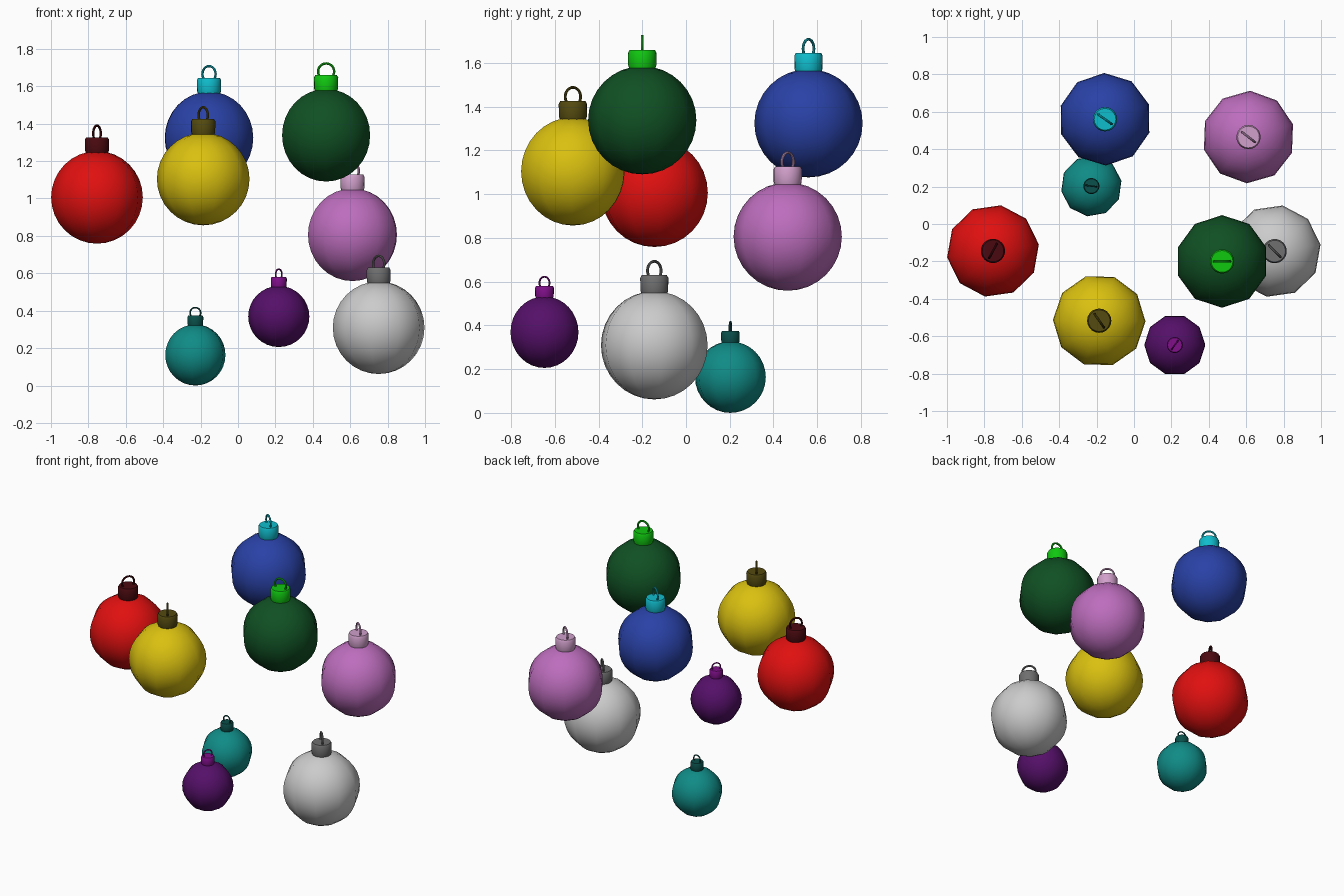
import bpy, bmesh
from math import sin, cos, pi, radians

if "Cube" in bpy.data.objects:
    bpy.data.objects.remove(bpy.data.objects["Cube"])


def finish(name, bm, mat, place):
    loc, rot, scale = place
    bmesh.ops.remove_doubles(bm, verts=bm.verts, dist=1e-5)
    bmesh.ops.recalc_face_normals(bm, faces=bm.faces)
    me = bpy.data.meshes.new(name)
    bm.to_mesh(me)
    bm.free()
    ob = bpy.data.objects.new(name, me)
    bpy.context.collection.objects.link(ob)
    ob.location = loc
    ob.rotation_euler = (0, 0, radians(rot))
    ob.scale = (scale,) * 3
    me.materials.append(mat)
    bpy.ops.object.select_all(action='DESELECT')
    ob.select_set(True)
    bpy.context.view_layer.objects.active = ob
    bpy.ops.object.shade_smooth_by_angle(angle=radians(40))


def lathe(profile, sides):
    """Spin an (r, z) profile round z, first corner on +y."""
    bm = bmesh.new()
    verts = [bm.verts.new((0, r, z)) for r, z in profile]
    edges = [bm.edges.new(p) for p in zip(verts, verts[1:])]
    bmesh.ops.spin(bm, geom=verts + edges, cent=(0, 0, 0), axis=(0, 0, 1),
                   angle=2 * pi, steps=sides, use_duplicate=False)
    return bm


def ring(radius, thick, z, major=24, minor=8):
    """Upright torus in the xz plane."""
    bm = bmesh.new()
    rows = []
    for i in range(major):
        a = 2 * pi * i / major
        row = []
        for j in range(minor):
            b = 2 * pi * j / minor
            r = radius + thick * cos(b)
            row.append(bm.verts.new((r * cos(a), thick * sin(b), z + r * sin(a))))
        rows.append(row)
    for i in range(major):
        p, q = rows[i], rows[(i + 1) % major]
        for j in range(minor):
            k = (j + 1) % minor
            bm.faces.new((p[j], q[j], q[k], p[k]))
    return bm


def material(name, rgb):
    m = bpy.data.materials.new(name)
    m.diffuse_color = (*rgb, 1)
    m.use_nodes = True
    m.node_tree.nodes["Principled BSDF"].inputs["Base Color"].default_value = m.diffuse_color
    return m


R = 0.2475
RINGS = 16
BALL = [(R * sin(pi * i / RINGS), -R * cos(pi * i / RINGS)) for i in range(RINGS + 1)]
CAP = [(0, 0.232), (0.058, 0.232), (0.064, 0.25), (0.065, 0.308), (0.058, 0.321), (0, 0.321)]

# name, centre, turn in degrees, scale, ball colour, cap colour
BAUBLES = [
    ("red", (-.754, -.144, 1.006), 62, 1, (.75, .005, .005), (.07, .003, .005)),
    ("blue", (-.155, .56, 1.324), -35, 1, (.022, .053, .38), (.005, .51, .61)),
    ("yellow", (-.186, -.517, 1.104), -55, 1, (.7, .53, .005), (.09, .07, .005)),
    ("green", (.471, -.2, 1.338), 0, 1, (.005, .08, .017), (.005, .58, .005)),
    ("pink", (.612, .465, .806), -38, 1, (.51, .155, .51), (.64, .35, .6)),
    ("silver", (.752, -.145, .309), -46, 1, (.55, .55, .55), (.16, .16, .16)),
    ("purple", (.218, -.647, .369), 54, .66, (.09, .005, .14), (.22, .005, .26)),
    ("teal", (-.228, .203, .1634), -8, .66, (.005, .26, .24), (.003, .08, .07)),
]

for name, loc, rot, scale, ball_rgb, cap_rgb in BAUBLES:
    place = (loc, rot, scale)
    cap_mat = material(name + "_cap_paint", cap_rgb)
    # ten-sided ball
    ball = lathe(BALL, 10)
    finish(name + "_ball", ball, material(name + "_ball_paint", ball_rgb), place)
    # metal cap and hanging loop
    finish(name + "_cap", lathe(CAP, 20), cap_mat, place)
    finish(name + "_loop", ring(0.043, 0.0065, 0.341), cap_mat, place)

# ball facets meet at 36 degrees, below the sharp limit, so they stay smooth
